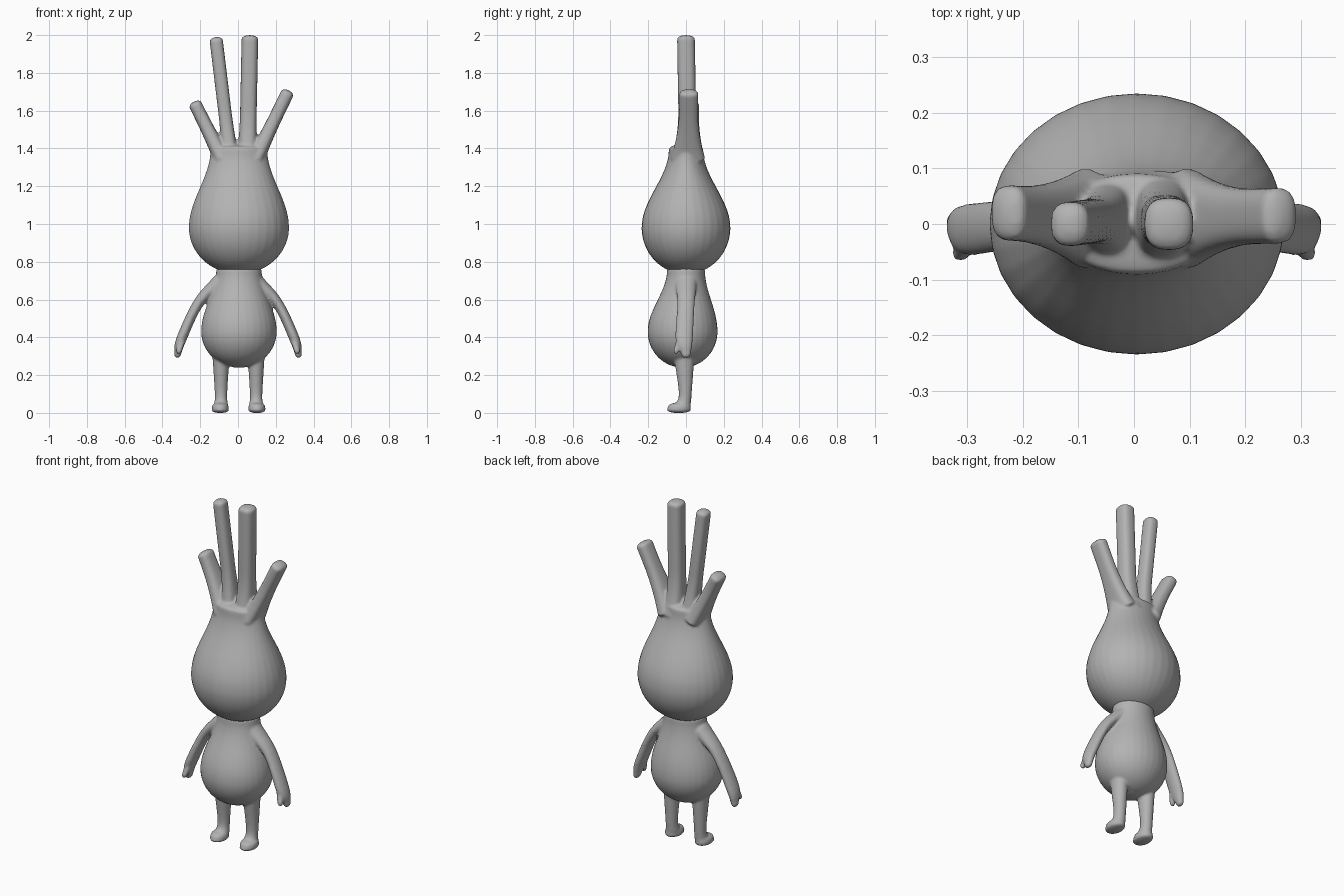
import bpy, bmesh, math
from mathutils import Vector

cube = bpy.data.objects.get("Cube")
if cube:
    bpy.data.objects.remove(cube, do_unlink=True)

grey = bpy.data.materials.new("plain grey")
grey.use_nodes = True
shade = (0.45, 0.45, 0.45, 1)
grey.diffuse_color = shade
grey.node_tree.nodes["Principled BSDF"].inputs["Base Color"].default_value = shade


def spline(rings, steps=5):
    """Interpolate rings smoothly; each ring is (x, y, z, half width, half depth)."""
    pts = [Vector(ring) for ring in rings]
    pts = [2 * pts[0] - pts[1]] + pts + [2 * pts[-1] - pts[-2]]
    path = []
    for before, start, end, after in zip(pts, pts[1:], pts[2:], pts[3:]):
        leave, arrive = (end - before) / 2, (after - start) / 2
        for step in range(steps):
            t = step / steps
            ease = t * t * (3 - 2 * t)
            path.append(start.lerp(end, ease) + leave * t * (1 - t) ** 2
                        - arrive * t * t * (1 - t))
    return path + [pts[-2]]


def dome(ring, tilt, depth, steps=5):
    """Shrinking rings that round off an end; a negative depth points down."""
    caps = []
    for step in range(1, steps + 1):
        angle = math.radians(85) * step / steps
        cap = ring.copy()
        cap[0] += depth * math.sin(angle) * math.sin(tilt)
        cap[2] += depth * math.sin(angle) * math.cos(tilt)
        cap[3] *= math.cos(angle)
        cap[4] *= math.cos(angle)
        caps.append((cap, tilt))
    return caps


def loft(bm, rings, low=0.02, high=0.02, square=1, sides=32):
    """Skin rings listed from bottom to top, leaning sideways with the path."""
    path = spline(rings)
    slices = []
    for below, ring, above in zip(path[:1] + path, path, path[1:] + path[-1:]):
        run = above - below
        slices.append((ring, math.atan2(run[0], run[2])))
    slices = dome(*slices[0], -low)[::-1] + slices + dome(*slices[-1], high)

    loops = []
    for (x, y, z, width, depth), tilt in slices:
        loop = []
        for side in range(sides):
            c = math.cos(math.tau * side / sides)
            s = math.sin(math.tau * side / sides)
            across = width * math.copysign(abs(c) ** square, c)
            along = depth * math.copysign(abs(s) ** square, s)
            loop.append(bm.verts.new((x + across * math.cos(tilt), y + along,
                                      z - across * math.sin(tilt))))
        loops.append(loop)
    for lower, upper in zip(loops, loops[1:]):
        for i in range(sides):
            bm.faces.new((lower[i - 1], lower[i], upper[i], upper[i - 1]))
    bm.faces.new(loops[0][::-1])
    bm.faces.new(loops[-1])


def pear(bm, bottom, middle, top, wide, narrow, lean=0, steps=8):
    """Half ellipsoid below the widest level, easing to a narrow neck above it."""
    wide, narrow = Vector(wide), Vector(narrow)
    rings = []
    for step in range(-steps, steps + 1):
        t = step / steps
        if t < 0:
            angle = t * math.radians(80)
            z = middle + (middle - bottom) * math.sin(angle)
            size, ease = wide * math.cos(angle), 1
        else:
            z = middle + (top - middle) * t
            ease = (1 + math.cos(math.pi * t)) / 2
            size = narrow.lerp(wide, ease)
        rings.append((0.005, lean * ease, z, *size))
    loft(bm, rings, low=0.004)


def stalk(bm, root_x, tip_x, tip_z, tip_y, width, depth, steps=8):
    """Straight squarish stalk whose root flares from front to back."""
    root = Vector((root_x, 0.01, 1.35))
    tip = Vector((tip_x, tip_y, tip_z))
    rings = []
    for step in range(steps + 1):
        spot = root.lerp(tip, step / steps)
        flare = max(0, 1 - (spot.z - root.z) * 4) ** 2
        rings.append((*spot, width + flare / 90, depth + flare / 25))
    loft(bm, rings, square=0.75)


def finish(bm, name):
    """Fuse the overlapping lofts into one soft skin."""
    bmesh.ops.recalc_face_normals(bm, faces=bm.faces)
    mesh = bpy.data.meshes.new(name)
    bm.to_mesh(mesh)
    bm.free()
    mesh.materials.append(grey)
    obj = bpy.data.objects.new(name, mesh)
    bpy.context.collection.objects.link(obj)
    fuse = obj.modifiers.new("fuse", 'REMESH')
    fuse.mode = 'VOXEL'
    fuse.voxel_size = 0.007
    fuse.use_smooth_shade = True
    soften = obj.modifiers.new("soften", 'SMOOTH')
    soften.iterations = 5


# Bulb-shaped head with four stalks sprouting from its crown
head = bmesh.new()
pear(head, bottom=0.735, middle=0.98, top=1.4, wide=(0.265, 0.235), narrow=(0.15, 0.09))
stalk(head, -0.085, tip_x=-0.225, tip_z=1.63, tip_y=0.02, width=0.035, depth=0.05)
stalk(head, 0.095, tip_x=0.26, tip_z=1.69, tip_y=0.015, width=0.035, depth=0.05)
stalk(head, -0.04, tip_x=-0.115, tip_z=1.97, tip_y=0, width=0.035, depth=0.04)
stalk(head, 0.05, tip_x=0.063, tip_z=1.98, tip_y=0, width=0.044, depth=0.047)
finish(head, "head_with_stalks")

# Pear-shaped torso
body = bmesh.new()
pear(body, bottom=0.24, middle=0.43, top=0.76, wide=(0.2, 0.185), narrow=(0.12, 0.1),
     lean=-0.018)

for side in (-1, 1):
    # Leg, foot and forward-pointing toe
    leg_x = 0.003 + side * 0.093
    loft(body, [(leg_x, -0.02, 0.04, 0.037, 0.045), (leg_x, -0.004, 0.1, 0.033, 0.034),
                (leg_x, -0.01, 0.3, 0.045, 0.055)])
    foot_x = leg_x + side * 0.004
    loft(body, [(foot_x, -0.038, 0.015, 0.046, 0.064),
                (foot_x, -0.035, 0.035, 0.044, 0.06)], low=0.016)

    # Arm, from the fingertips up to the shoulder
    loft(body, [(side * 0.32, 0, 0.31, 0.018, 0.025), (side * 0.3, -0.01, 0.39, 0.027, 0.046),
                (side * 0.21, 0, 0.58, 0.028, 0.046), (side * 0.1, 0, 0.69, 0.042, 0.058)])

    # Thumb
    loft(body, [(side * 0.312, -0.053, 0.33, 0.016, 0.014),
                (side * 0.29, -0.025, 0.41, 0.02, 0.02)])
finish(body, "body_with_limbs")
